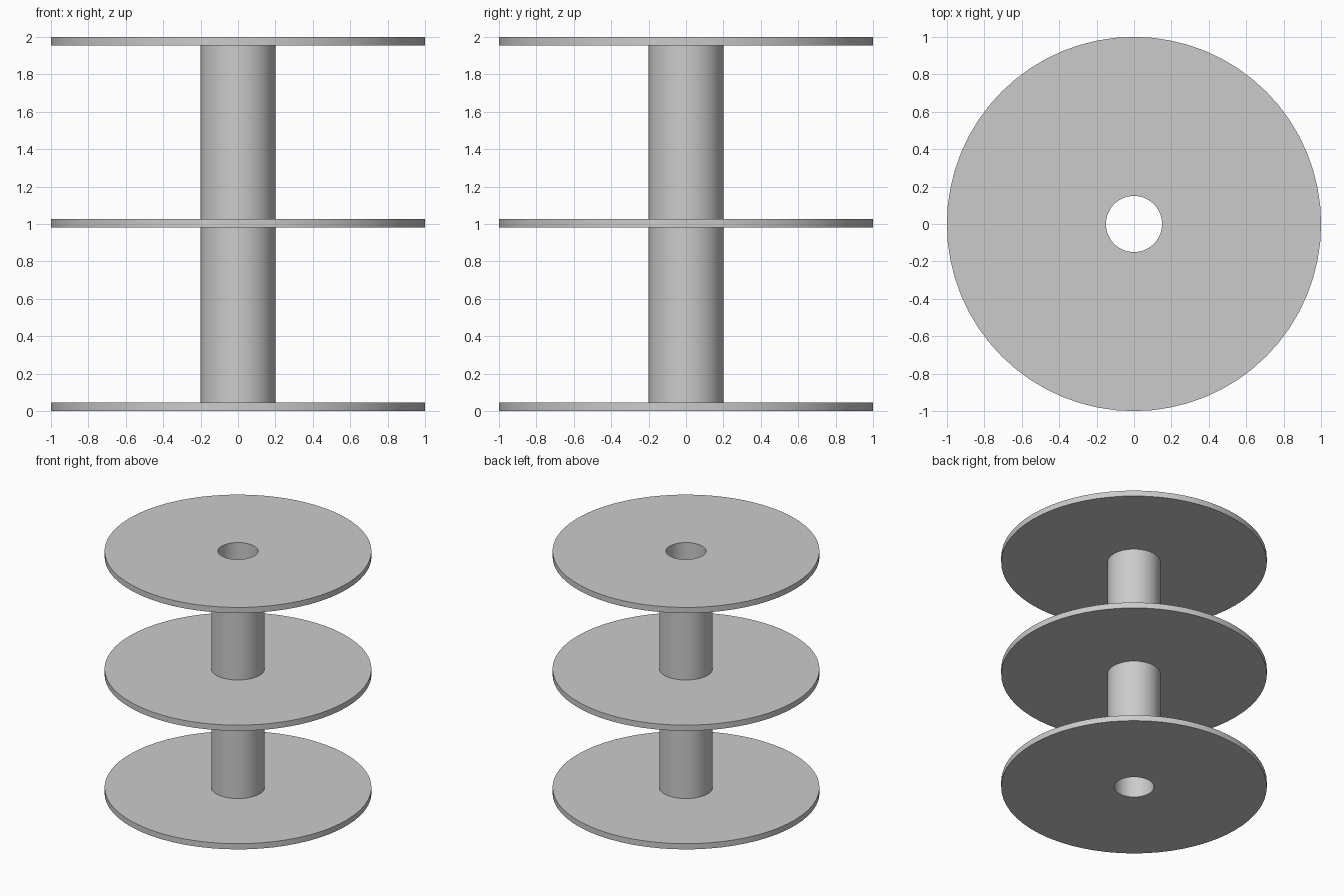
import bpy
import bmesh
from math import cos, sin, tau, radians

SEGMENTS = 64
BORE, CORE, RIM = 0.15, 0.2, 1.0
THICK = 0.047

cube = bpy.data.objects.get("Cube")
if cube:
    bpy.data.objects.remove(cube, do_unlink=True)

grey = bpy.data.materials.new("plain_grey")
grey.use_nodes = True
colour = (0.6, 0.6, 0.6, 1.0)
grey.diffuse_color = colour
grey.node_tree.nodes["Principled BSDF"].inputs["Base Color"].default_value = colour


def ring(name, inner, outer, bottom, top, caps=True):
    """Hollow cylinder; caps are left off where its ends meet other parts."""
    bm = bmesh.new()
    corners = [(inner, bottom), (outer, bottom), (outer, top), (inner, top)]
    loops = []
    for radius, z in corners:
        loops.append([bm.verts.new((radius * cos(tau * i / SEGMENTS),
                                    radius * sin(tau * i / SEGMENTS), z))
                      for i in range(SEGMENTS)])
    for side in range(4):
        if not caps and side % 2 == 0:
            continue
        a, b = loops[side], loops[(side + 1) % 4]
        for i in range(SEGMENTS):
            j = (i + 1) % SEGMENTS
            bm.faces.new((a[i], a[j], b[j], b[i]))
    mesh = bpy.data.meshes.new(name)
    bm.to_mesh(mesh)
    bm.free()
    mesh.materials.append(grey)
    obj = bpy.data.objects.new(name, mesh)
    bpy.context.collection.objects.link(obj)
    bpy.ops.object.select_all(action="DESELECT")
    obj.select_set(True)
    bpy.context.view_layer.objects.active = obj
    bpy.ops.object.shade_smooth_by_angle(angle=radians(30))
    return obj


# Three round flanges with a bore through them
flanges = [("bottom_flange", 0.0), ("middle_flange", 0.98), ("top_flange", 2.0 - THICK)]
for name, z in flanges:
    ring(name, BORE, RIM, z, z + THICK)

# Hollow core between each pair of flanges
for name, low, high in [("lower_core", flanges[0], flanges[1]),
                        ("upper_core", flanges[1], flanges[2])]:
    ring(name, BORE, CORE, low[1] + THICK, high[1], caps=False)
